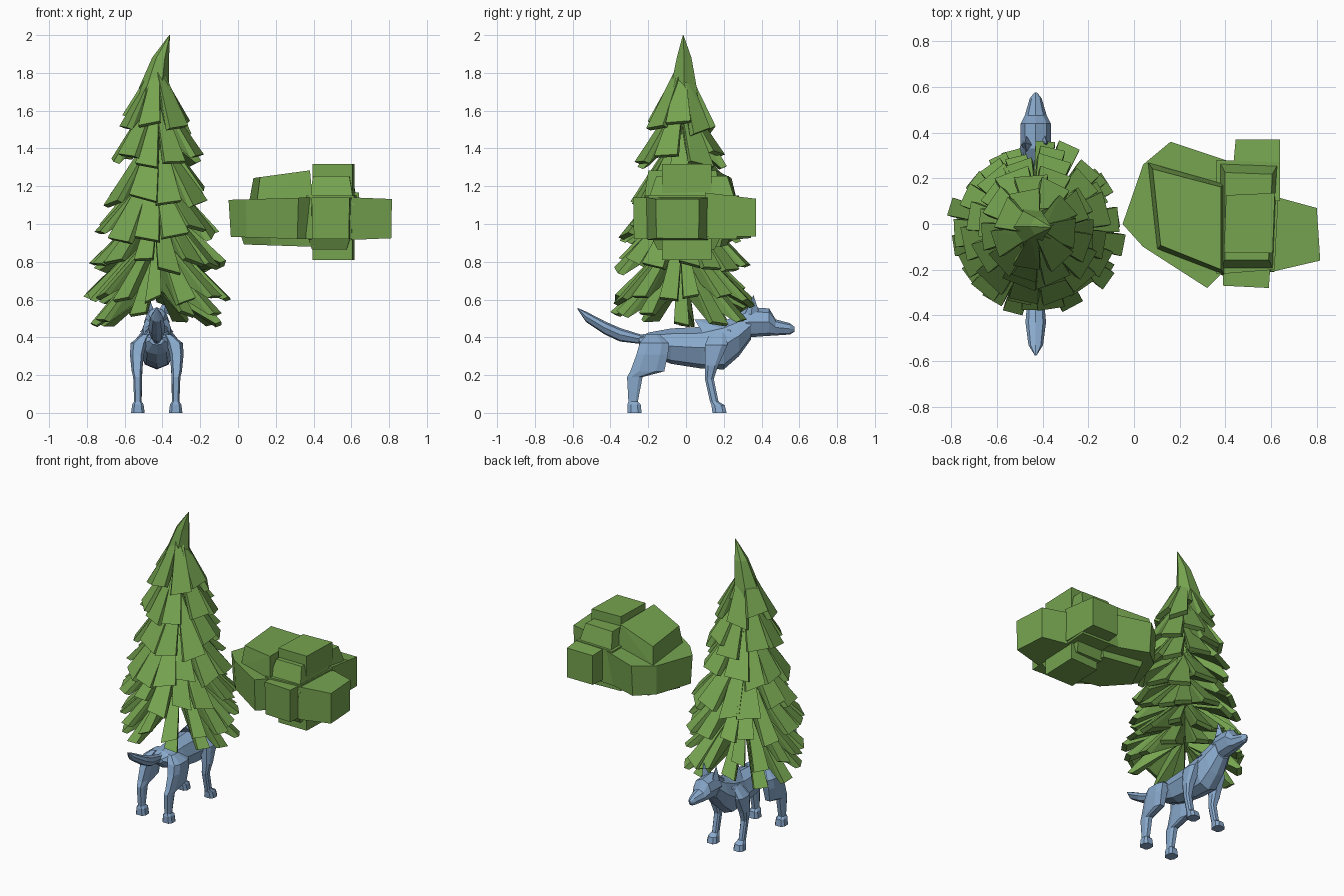
import bpy, bmesh, math, random
from mathutils import Vector

random.seed(7)
CX, CY = -0.43, -0.025   # tree axis; the animal shares its x


def material(name, rgb):
    m = bpy.data.materials.new(name)
    m.diffuse_color = (*rgb, 1)
    return m


GREEN = material("leaf green", (0.18, 0.37, 0.08))
BLUE = material("blue grey fur", (0.25, 0.40, 0.61))


def finish(bm, name, mat):
    bmesh.ops.recalc_face_normals(bm, faces=bm.faces[:])
    me = bpy.data.meshes.new(name)
    bm.to_mesh(me)
    bm.free()
    me.materials.append(mat)
    ob = bpy.data.objects.new(name, me)
    bpy.context.collection.objects.link(ob)
    return ob


def hull(bm, pts):
    verts = [bm.verts.new(p) for p in pts]
    bmesh.ops.convex_hull(bm, input=verts)
    loose = [v for v in verts if v.is_valid and not v.link_faces]
    bmesh.ops.delete(bm, geom=loose, context='VERTS')


def loft(bm, rings):
    rows = [[bm.verts.new(p) for p in r] for r in rings]
    n = len(rows[0])
    for a, b in zip(rows, rows[1:]):
        for i in range(n):
            j = (i + 1) % n
            bm.faces.new((a[i], a[j], b[j], b[i]))
    bm.faces.new(rows[0][::-1])
    bm.faces.new(rows[-1])


# ---- Tree: tiers of drooping wedge-shaped boughs round the axis ----
def bough(bm, ang, z_in, z_out, r_out, width):
    u = Vector((math.cos(ang), math.sin(ang), 0))
    v = Vector((-u.y, u.x, 0))

    def p(r, side, z):
        return Vector((CX, CY, z)) + u * r + v * side
    skew = random.uniform(-0.02, 0.02)
    h = width / 2
    drop = z_in - z_out
    hull(bm, [
        p(0.03, -0.35 * h, z_in), p(0.03, 0.35 * h, z_in),
        p(r_out, -h + skew, z_out + skew), p(r_out, h + skew, z_out - skew),
        p(r_out - 0.03, -h + skew, z_out - 0.012 + skew),
        p(r_out - 0.03, h + skew, z_out - 0.012 - skew),
        p(0.02, 0, z_in - drop * 0.55)])


# bough count, inner height, outer height, outer radius, width
TIERS = [
    (7, 1.81, 1.53, 0.185, 0.13),
    (9, 1.66, 1.34, 0.235, 0.135),
    (10, 1.48, 1.15, 0.268, 0.14),
    (12, 1.30, 0.95, 0.310, 0.135),
    (14, 1.11, 0.79, 0.350, 0.11),
    (14, 0.95, 0.62, 0.380, 0.09),
    (10, 0.86, 0.51, 0.365, 0.09),
]
for t, (n, zi, zo, ro, w) in enumerate(TIERS):
    bm = bmesh.new()
    for i in range(n):
        a = 2 * math.pi * (i + 0.5 * (t % 2) + random.uniform(-0.2, 0.2)) / n
        bough(bm, a, zi + random.uniform(-0.02, 0.02),
              zo + random.uniform(-0.04, 0.04),
              ro * random.uniform(0.92, 1.05), w * random.uniform(0.88, 1.15))
    finish(bm, "bough_tier_%d" % (t + 1), GREEN)


def circle(x, y, z, r, n):
    return [(x + r * math.cos(2 * math.pi * i / n),
             y + r * math.sin(2 * math.pi * i / n), z) for i in range(n)]


# Bent treetop and slim inner stem
bm = bmesh.new()
loft(bm, [circle(CX, CY, 1.63, 0.11, 6), circle(-0.445, -0.012, 1.72, 0.08, 6),
          circle(-0.41, -0.01, 1.88, 0.045, 6), circle(-0.362, -0.015, 2.0, 0.002, 6)])
finish(bm, "treetop", GREEN)
bm = bmesh.new()
loft(bm, [circle(CX, CY, 0.70, 0.025, 6), circle(CX, CY, 1.65, 0.05, 6)])
finish(bm, "stem", GREEN)


# ---- Floating bush: blocky lobes given as plan outline and heights ----
def lobe(name, outline, z0, z1, slope=0.0, low=1.0, high=1.0, tilt=0.0):
    cx = sum(p[0] for p in outline) / len(outline)
    cy = sum(p[1] for p in outline) / len(outline)
    bm = bmesh.new()
    pts = []
    for x, y in outline:
        dx, dy = x - cx, y - cy
        pts.append((cx + dx * low, cy + dy * low, z0 - slope * dx))
        pts.append((cx + dx * high, cy + dy * high, z1 + slope * dx + tilt * dy))
    hull(bm, pts)
    bmesh.ops.dissolve_limit(bm, angle_limit=0.03, verts=bm.verts[:], edges=bm.edges[:])
    finish(bm, name, GREEN)


lobe("bush_left", [(-0.05, 0), (0.04, 0.26), (0.16, 0.36), (0.43, 0.27),
                   (0.40, -0.2), (0.32, -0.28), (0.04, -0.1)], 0.925, 1.135, 0.03, 0.95)
lobe("bush_left_top", [(0.06, 0.27), (0.40, 0.18), (0.40, -0.23), (0.10, -0.11)],
     1.10, 1.265, 0.12, 1.0, 0.88, 0.0)
lobe("bush_left_base", [(0.01, 0.02), (0.12, 0.24), (0.42, 0.2), (0.42, -0.18), (0.17, -0.14)],
     0.885, 0.96, 0.03, 0.9)
lobe("bush_core", [(0.36, 0.28), (0.64, 0.27), (0.615, -0.2), (0.36, -0.22)], 0.92, 1.15)
# Column with slanted front and back shoulders
lobe("bush_column", [(0.40, 0.13), (0.62, 0.14), (0.61, -0.13), (0.39, -0.13)],
     0.81, 1.318, 0.0, 0.97, 0.97)
lobe("bush_shoulder", [(0.37, 0.28), (0.635, 0.27), (0.615, -0.21), (0.37, -0.21)],
     1.10, 1.255, 0.0, 1.0, 0.78)
lobe("bush_underside", [(0.36, 0.2), (0.615, 0.2), (0.605, -0.2), (0.36, -0.2)],
     0.865, 0.96, 0.0, 0.75)
lobe("bush_back", [(0.42, 0.10), (0.445, 0.37), (0.64, 0.37), (0.64, 0.10)],
     0.935, 1.15, 0.0, 1.0, 1.0, -0.12)
lobe("bush_front", [(0.385, 0), (0.39, -0.27), (0.59, -0.28), (0.61, 0)],
     0.92, 1.14, 0.0, 0.97)
lobe("bush_right", [(0.58, 0.13), (0.80, 0.07), (0.815, -0.16), (0.60, -0.21)],
     0.92, 1.137, -0.04, 0.97)


# ---- Four-legged animal facing +y ----
def slice_y(y, lo, hi, w):
    h = hi - lo
    half = [(0, hi), (0.7 * w, hi - 0.15 * h), (w, lo + 0.5 * h), (0.6 * w, lo + 0.1 * h), (0, lo)]
    ring = half + [(-x, z) for x, z in half[-2:0:-1]]
    return [(CX + x, y, z) for x, z in ring]


def body_part(name, sections):
    bm = bmesh.new()
    loft(bm, [slice_y(*s) for s in sections])
    return finish(bm, name, BLUE)


body_part("torso", [(-0.25, 0.36, 0.40, 0.04), (-0.20, 0.31, 0.425, 0.085),
                    (-0.08, 0.26, 0.447, 0.09), (0.08, 0.235, 0.455, 0.10),
                    (0.20, 0.23, 0.488, 0.105), (0.28, 0.30, 0.515, 0.09),
                    (0.345, 0.39, 0.54, 0.065)])
body_part("head", [(0.26, 0.42, 0.515, 0.05), (0.33, 0.40, 0.56, 0.068),
                   (0.44, 0.408, 0.553, 0.066), (0.475, 0.41, 0.495, 0.048),
                   (0.55, 0.415, 0.475, 0.026), (0.575, 0.43, 0.455, 0.006)])
body_part("tail", [(-0.19, 0.36, 0.42, 0.02), (-0.24, 0.365, 0.415, 0.02),
                   (-0.35, 0.378, 0.45, 0.038), (-0.43, 0.415, 0.485, 0.045),
                   (-0.53, 0.482, 0.537, 0.032), (-0.575, 0.55, 0.556, 0.004)])

# Raised fur at the shoulders
bm = bmesh.new()
hull(bm, [(CX, 0.045, 0.495), (CX - 0.07, 0.09, 0.42), (CX + 0.07, 0.09, 0.42),
          (CX, 0.20, 0.492), (CX - 0.09, 0.24, 0.43), (CX + 0.09, 0.24, 0.43)])
finish(bm, "shoulder_fur", BLUE)


def slice_z(side, z, y0, y1, xc, w):
    d = y1 - y0
    ring = [(-0.6, 0), (0.6, 0), (1, 0.25), (1, 0.75), (0.6, 1), (-0.6, 1), (-1, 0.75), (-1, 0.25)]
    return [(CX + side * (xc + a * w), y0 + b * d, z) for a, b in ring]


# height, rear y, front y, distance from the centre plane, half width
HIND = [(0.415, -0.21, -0.14, 0.06, 0.02), (0.37, -0.245, -0.09, 0.095, 0.043),
        (0.31, -0.262, -0.095, 0.105, 0.037), (0.22, -0.295, -0.115, 0.105, 0.028),
        (0.19, -0.312, -0.23, 0.102, 0.023), (0.06, -0.305, -0.255, 0.10, 0.02),
        (0.045, -0.31, -0.24, 0.10, 0.03), (0.0, -0.31, -0.235, 0.10, 0.036)]
FORE = [(0.43, 0.13, 0.21, 0.06, 0.02), (0.36, 0.10, 0.22, 0.098, 0.038),
        (0.25, 0.10, 0.17, 0.105, 0.03), (0.18, 0.10, 0.147, 0.10, 0.022),
        (0.06, 0.127, 0.172, 0.10, 0.02), (0.04, 0.135, 0.205, 0.10, 0.03),
        (0.0, 0.14, 0.215, 0.10, 0.036)]
for side, label in ((-1, "left"), (1, "right")):
    for part, sections in (("hind_leg", HIND), ("front_leg", FORE)):
        bm = bmesh.new()
        loft(bm, [slice_z(side, *s) for s in sections])
        finish(bm, part + "_" + label, BLUE)
    # Pointed ear
    bm = bmesh.new()
    hull(bm, [(CX + side * x, y, z) for x, y, z in
              ((0.015, 0.345, 0.545), (0.065, 0.345, 0.52), (0.04, 0.315, 0.53),
               (0.04, 0.385, 0.54), (0.048, 0.357, 0.625))])
    finish(bm, "ear_" + label, BLUE)
